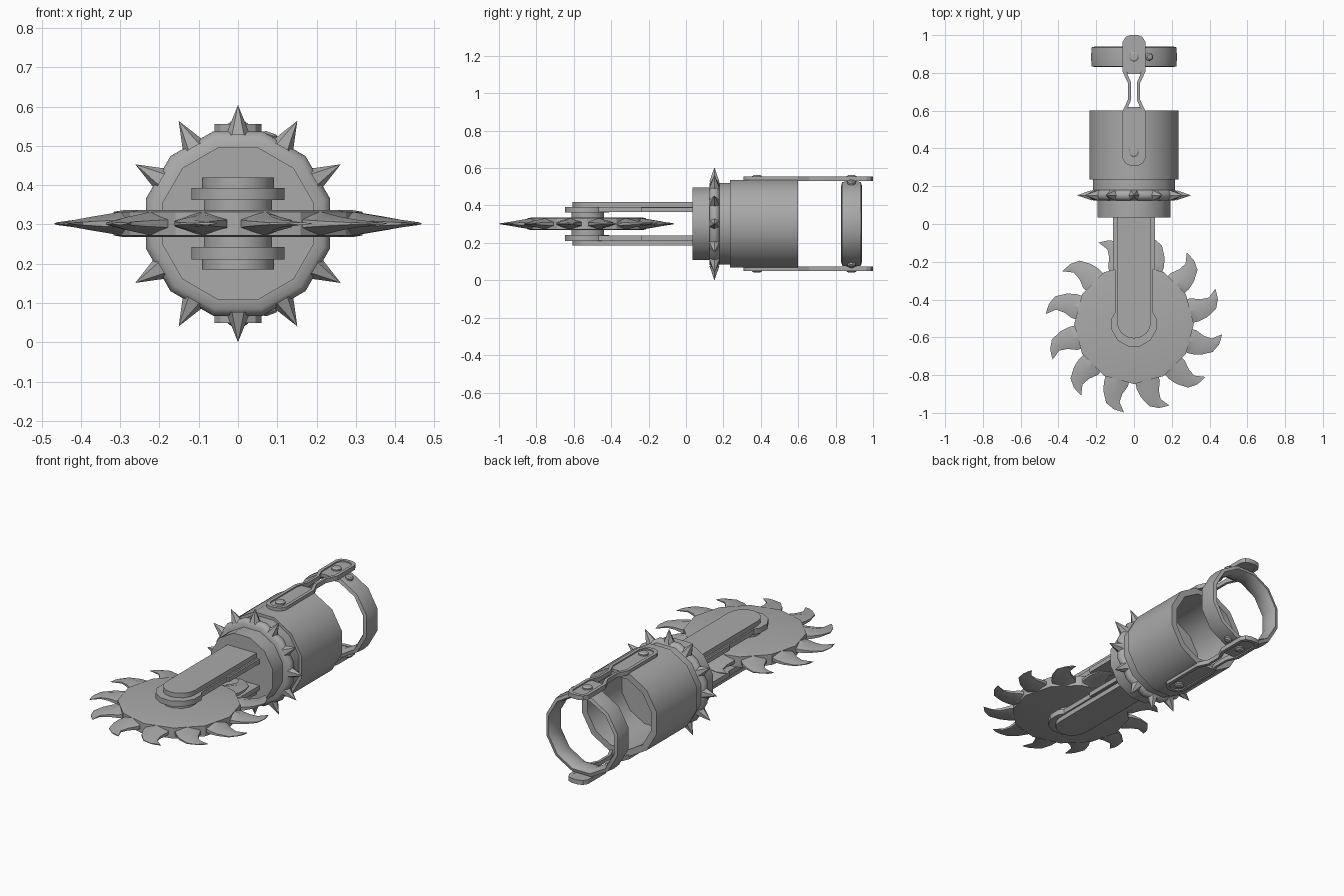
import bpy, bmesh
from math import sin, cos, pi, radians
from mathutils import Matrix

if "Cube" in bpy.data.objects:
    bpy.data.objects.remove(bpy.data.objects["Cube"])

C = 0.302                                   # height of the main axis
T, R, D = Matrix.Translation, Matrix.Rotation, Matrix.Diagonal
AXIS = T((0, 0, C)) @ R(-pi / 2, 4, 'X')    # local z becomes world y

metal = bpy.data.materials.new("steel_grey")
metal.diffuse_color = (0.4, 0.4, 0.4, 1)
metal.use_nodes = True
metal.node_tree.nodes["Principled BSDF"].inputs["Base Color"].default_value = metal.diffuse_color


def side(s):
    """Frame on the axis; s = -1 mirrors the part to the underside."""
    return T((0, 0, C)) @ D((1, 1, s, 1))


def finish(bm, name, mat, angle=35):
    bmesh.ops.transform(bm, matrix=mat, verts=bm.verts[:])
    bmesh.ops.remove_doubles(bm, verts=bm.verts[:], dist=1e-5)
    bmesh.ops.recalc_face_normals(bm, faces=bm.faces[:])
    me = bpy.data.meshes.new(name)
    bm.to_mesh(me)
    bm.free()
    me.materials.append(metal)
    ob = bpy.data.objects.new(name, me)
    bpy.context.collection.objects.link(ob)
    if angle:
        bpy.ops.object.select_all(action='DESELECT')
        ob.select_set(True)
        bpy.context.view_layer.objects.active = ob
        bpy.ops.object.shade_smooth_by_angle(angle=radians(angle))
    return ob


def lathe(name, prof, mat, n=12, phase=15, closed=False, angle=35):
    """Revolve (radius, height) points about local z."""
    bm = bmesh.new()
    rings = []
    for i in range(n):
        a = radians(phase) + 2 * pi * i / n
        rings.append([bm.verts.new((r * cos(a), r * sin(a), z)) for r, z in prof])
    m = len(prof)
    for i in range(n):
        p, q = rings[i], rings[(i + 1) % n]
        for j in range(m if closed else m - 1):
            k = (j + 1) % m
            vs = [p[j], p[k], q[k], q[j]]
            if prof[j][0] == 0:
                vs = [p[j], p[k], q[k]]
            elif prof[k][0] == 0:
                vs = [p[j], p[k], q[j]]
            bm.faces.new(vs)
    return finish(bm, name, mat, angle)


def disc(name, r, z0, z1, mat, n=12, phase=15):
    return lathe(name, [(0, z0), (r, z0), (r, z1), (0, z1)], mat, n, phase)


def mirrored(half):
    return half + [(-x, y) for x, y in reversed(half)]


def prism(name, pts, z0, z1, mat, hole=None):
    """Extrude an outline, optionally with a matching inner outline cut out."""
    bm = bmesh.new()
    loops = [[bm.verts.new((x, y, z)) for x, y in o]
             for o in ([pts, hole] if hole else [pts]) for z in (z0, z1)]
    n = len(pts)

    def band(a, b):
        for i in range(n):
            k = (i + 1) % n
            bm.faces.new((a[i], a[k], b[k], b[i]))
    band(loops[0], loops[1])
    if hole:
        band(loops[2], loops[3])
        band(loops[0], loops[2])
        band(loops[1], loops[3])
    else:
        bm.faces.new(loops[0])
        bm.faces.new(loops[1])
    return finish(bm, name, mat, 25)


# forearm sleeve, collar and front block
lathe("sleeve", [(0, .235), (.243, .235), (.243, .6), (.207, .6), (.2, .3), (0, .3)], AXIS)
disc("collar", .226, .17, .24, AXIS)
disc("front_block", .2, .035, .14, AXIS)

# rounded band carrying twelve spikes
lathe("spike_band", [(.19, .125), (.225, .125), (.24, .138), (.243, .152),
                     (.24, .166), (.225, .18), (.19, .18)], AXIS, closed=True, angle=50)
for i in range(12):
    m = T((0, .152, C)) @ R(i * pi / 6, 4, 'Y')
    lathe("spike_%02d" % i, [(0, .225), (.031, .225), (0, .302)], m, n=6, phase=0, angle=0)

# saw blade disc
HUB = T((0, -.53, C))
lathe("blade_disc", [(0, -.034), (.293, -.034), (.317, -.03), (.317, .03),
                     (.293, .034), (0, .034)], HUB, phase=0, angle=20)

# hooked teeth: rows of (leading angle, radius, trailing angle, radius)
ROWS = [(2, .29, -23, .29), (1, .33, -21, .345), (-3, .375, -18, .39),
        (-4, .42, -13, .442), (0, .47, -7, .463)]
for t in range(12):
    bm = bmesh.new()
    grid = []
    for a0, r0, a1, r1 in ROWS:
        row = []
        for f, k in ((0, .35), (.5, 1), (1, .35)):
            a, r = radians(a0 + (a1 - a0) * f), r0 + (r1 - r0) * f
            h = k * (.003 + .028 * (.47 - r) / .17)
            row.append([bm.verts.new((r * cos(a), r * sin(a), s * h)) for s in (1, -1)])
        grid.append(row)
    for p, q in zip(grid, grid[1:]):
        for s in (0, 1):
            for j in (0, 1):
                bm.faces.new((p[j][s], p[j + 1][s], q[j + 1][s], q[j][s]))
        for j in (0, 2):
            bm.faces.new((p[j][0], p[j][1], q[j][1], q[j][0]))
    for row in (grid[0], grid[-1]):
        for j in (0, 1):
            bm.faces.new((row[j][0], row[j][1], row[j + 1][1], row[j + 1][0]))
    finish(bm, "blade_tooth_%02d" % t, HUB @ R(radians(-6.5 + 30 * t), 4, 'Z'), 30)


def arm_outline(w, cy, y1):
    """Straight bar with a round front end."""
    return [(w * cos(a), cy + w * sin(a)) for a in
            [pi + pi * i / 8 for i in range(9)]] + [(w, y1), (-w, y1)]


# strap outline halves, outer edge and inner edge
OUTER = [(.02, .307), (.045, .32), (.06, .345), (.06, .6), (.031, .66), (.031, .745),
         (.06, .805), (.06, .965), (.045, .99), (.02, 1.0)]
INNER = [(.014, .327), (.032, .337), (.042, .355), (.042, .595), (.017, .653), (.017, .752),
         (.042, .812), (.042, .955), (.032, .972), (.014, .98)]

for s, tag in ((1, "upper"), (-1, "lower")):
    m = side(s)
    # blade arms with hub spacer and flanges
    disc(tag + "_hub_spacer", .09, .02, .07, m @ T((0, -.525, 0)))
    disc(tag + "_arm_flange", .122, .06, .091, m @ T((0, -.53, 0)))
    prism(tag + "_arm_base", arm_outline(.1, -.53, .04), .062, .09, m)
    prism(tag + "_arm_root", [(-.11, -.24), (.11, -.24), (.11, .04), (-.11, .04)], .062, .088, m)
    prism(tag + "_arm", arm_outline(.091, -.515, .04), .085, .117, m)
    # strap: raised rim, two sunken panels, bolts
    prism(tag + "_strap_rim", mirrored(OUTER), .228, .253, m, mirrored(INNER))
    prism(tag + "_strap_front_panel", mirrored(INNER[:4] + [(.03, .62)]), .229, .246, m)
    prism(tag + "_strap_rear_panel", mirrored([(.034, .795)] + INNER[6:]), .229, .246, m)
    for y in (.38, .885):
        lathe(tag + "_strap_bolt", [(0, .2), (.027, .2), (.027, .254), (.018, .26), (0, .26)],
              m @ T((0, y, 0)), n=10)
    # small bolt on the wrist ring
    lathe(tag + "_ring_bolt", [(0, .21), (.022, .21), (.022, .24), (.014, .246), (0, .246)],
          m @ T((0, .885, 0)) @ R(radians(20), 4, 'Y'), n=8)

# wrist ring at the back
lathe("wrist_ring", [(.213, .83), (.232, .835), (.236, .885), (.232, .935), (.213, .94),
                     (.203, .92), (.198, .885), (.203, .85)], AXIS, closed=True, angle=60)
